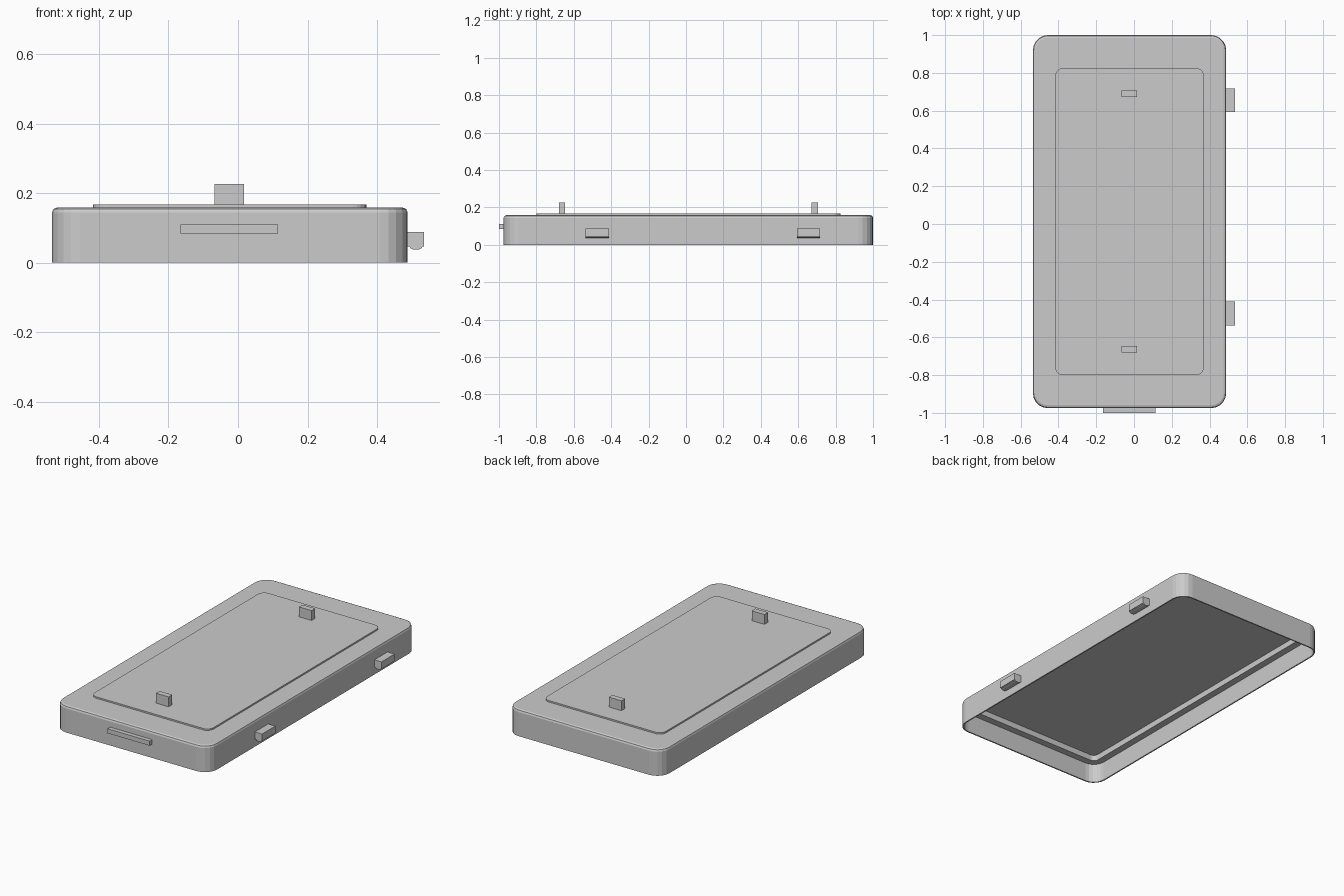
import bpy, bmesh, math

if "Cube" in bpy.data.objects:
    bpy.data.objects.remove(bpy.data.objects["Cube"])

CX, CY = -0.0235, 0.0125      # centre of the case
HX, HY = 0.5115, 0.9875       # half sizes of the case
TOP = 0.158


def finish(name, bm):
    bmesh.ops.recalc_face_normals(bm, faces=bm.faces)
    mesh = bpy.data.meshes.new(name)
    bm.to_mesh(mesh)
    bm.free()
    obj = bpy.data.objects.new(name, mesh)
    bpy.context.collection.objects.link(obj)
    return obj


def rounded_rect(hx, hy, r, z, seg=5):
    pts = []
    for i, (sx, sy) in enumerate([(1, 1), (-1, 1), (-1, -1), (1, -1)]):
        for k in range(seg + 1):
            a = math.pi / 2 * (i + k / seg)
            pts.append((CX + sx * (hx - r) + r * math.cos(a),
                        CY + sy * (hy - r) + r * math.sin(a), z))
    return pts


def rounded_loft(name, hx, hy, r, profile):
    """Stack rounded rectangles given as (inset, z); cap first and last."""
    bm = bmesh.new()
    rings = [[bm.verts.new(p) for p in
              rounded_rect(hx - d, hy - d, max(r - d, 0.015), z)]
             for d, z in profile]
    for a, b in zip(rings, rings[1:]):
        n = len(a)
        for i in range(n):
            bm.faces.new((a[i], a[(i + 1) % n], b[(i + 1) % n], b[i]))
    bm.faces.new(rings[0])
    bm.faces.new(rings[-1])
    return finish(name, bm)


def box(name, x0, x1, y0, y1, z0, z1):
    bm = bmesh.new()
    bmesh.ops.create_cube(bm, size=1)
    for v in bm.verts:
        v.co = (x1 if v.co.x > 0 else x0,
                y1 if v.co.y > 0 else y0,
                z1 if v.co.z > 0 else z0)
    return finish(name, bm)


# Hollow case: ceiling, inner ledge, thin wall, rim, outer wall, rounded top edge
rounded_loft("case", HX, HY, 0.08, [
    (0.05, 0.150), (0.05, 0.115), (0.008, 0.115), (0.008, 0.0),
    (0.0, 0.0), (0.0, TOP - 0.014), (0.004, TOP - 0.004), (0.014, TOP)])

# Raised plate on top
rounded_loft("top_plate", 0.393, 0.8125, 0.04, [(0, TOP - 0.004), (0, 0.167)])

# Two small upright tabs
for name, y in (("front_tab", -0.663), ("back_tab", 0.689)):
    box(name, -0.067, 0.017, y - 0.017, y + 0.017, 0.163, 0.226)

# Flat strip on the front
box("front_strip", -0.165, 0.115, -1.0, -0.97, 0.083, 0.11)

# Side catches: block with a rounded bead underneath
profile = [(0.482, 0.088), (0.535, 0.088), (0.535, 0.046)]
profile += [(0.512 + 0.019 * math.cos(a), 0.046 - 0.009 * math.sin(a))
            for a in (math.pi * k / 6 for k in range(7))]
profile += [(0.482, 0.046)]
for name, y in (("front_catch", -0.474), ("back_catch", 0.655)):
    bm = bmesh.new()
    face = bm.faces.new([bm.verts.new((x, y - 0.0625, z)) for x, z in profile])
    new = bmesh.ops.extrude_face_region(bm, geom=[face])["geom"]
    bmesh.ops.translate(bm, vec=(0, 0.125, 0),
                        verts=[v for v in new if isinstance(v, bmesh.types.BMVert)])
    finish(name, bm)
